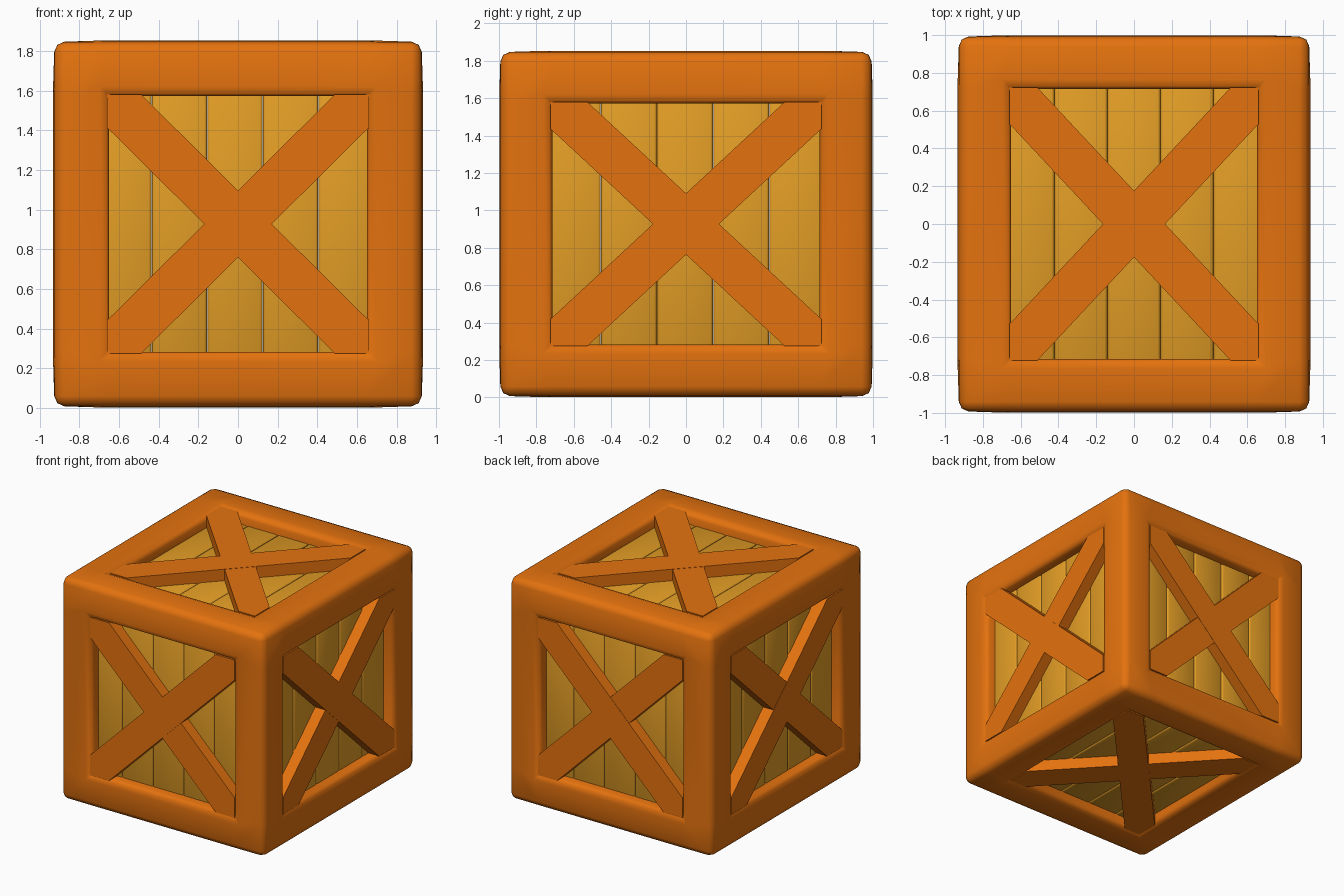
import bpy, bmesh, itertools
from mathutils import Vector

if "Cube" in bpy.data.objects:
    bpy.data.objects.remove(bpy.data.objects["Cube"])

HALF = (0.935, 1.0, 0.9275)      # outer half sizes
OPEN = (0.65, 0.715, 0.645)      # half sizes of the panel openings
RECESS, BEAM_DROP, BEAM_HALF = 0.105, 0.012, 0.12
LIFT = Vector((0, 0, HALF[2]))


def material(name, rgb):
    m = bpy.data.materials.new(name)
    m.diffuse_color = (*rgb, 1)
    m.use_nodes = True
    m.node_tree.nodes["Principled BSDF"].inputs["Base Color"].default_value = m.diffuse_color
    return m


ORANGE = material("orange_wood", (0.775, 0.168, 0.0045))
YELLOW = material("yellow_wood", (0.775, 0.342, 0.019))


def make_object(name, bm, mat, bevel=0, segments=2):
    bmesh.ops.recalc_face_normals(bm, faces=bm.faces)
    for f in bm.faces:
        f.smooth = bevel > 0
    mesh = bpy.data.meshes.new(name)
    bm.to_mesh(mesh)
    bm.free()
    mesh.materials.append(mat)
    ob = bpy.data.objects.new(name, mesh)
    bpy.context.collection.objects.link(ob)
    if bevel:
        mod = ob.modifiers.new("rounding", 'BEVEL')
        mod.width, mod.segments = bevel, segments
        mod.limit_method = 'ANGLE'
    return ob


# Frame: twelve bars as a 3x3x3 lattice without its face centres and core
def build_frame():
    bm = bmesh.new()
    verts = {}

    def vert(idx):
        if idx not in verts:
            outer = sum(i in (0, 3) for i in idx)
            co = []
            for ax, i in enumerate(idx):
                edge = HALF[ax] - (0.009 if outer > 1 else 0)
                co.append((-edge, -OPEN[ax], OPEN[ax], edge)[i])
            verts[idx] = bm.verts.new(Vector(co) + LIFT)
        return verts[idx]

    def solid(c):
        return all(0 <= i <= 2 for i in c) and c.count(1) <= 1

    for cell in itertools.product(range(3), repeat=3):
        if not solid(cell):
            continue
        for ax in range(3):
            for step in (0, 1):
                other = list(cell)
                other[ax] += 1 if step else -1
                if solid(tuple(other)):
                    continue
                loop = []
                for a, b in ((0, 0), (1, 0), (1, 1), (0, 1)):
                    idx = list(cell)
                    idx[ax] += step
                    idx[(ax + 1) % 3] += a
                    idx[(ax + 2) % 3] += b
                    loop.append(vert(tuple(idx)))
                bm.faces.new(loop)
    make_object("frame", bm, ORANGE, 0.05, 2)


def prism(bm, outline, w0, w1, axes, sign):
    """Extrude a (u, v) outline from depth w0 to w1 along the third axis."""
    u, v, w = axes

    def ring(depth):
        out = []
        for p in outline:
            co = Vector((0, 0, 0))
            co[u], co[v], co[w] = p[0], p[1], depth * sign
            out.append(bm.verts.new(co + LIFT))
        return out

    lo, hi = ring(w0), ring(w1)
    bm.faces.new(lo)
    bm.faces.new(hi)
    n = len(outline)
    for i in range(n):
        bm.faces.new((lo[i], lo[(i + 1) % n], hi[(i + 1) % n], hi[i]))


# Planks: five upright boards behind each opening
def build_planks(name, axes, sign, shift):
    u, v, w = axes
    width = 0.3 * HALF[u]
    top = HALF[w] - RECESS
    q = OPEN[v] + 0.05
    bm = bmesh.new()
    for i in range(5):
        a = shift + (i - 2.5) * width + 0.001
        b = a + width - 0.002
        prism(bm, [(a, -q), (b, -q), (b, q), (a, q)], top - 0.07, top, axes, sign)
    make_object(name + "_planks", bm, YELLOW, 0.014, 2)


# Cross beams: diagonals cut to the opening rectangle
def build_beams(name, axes, sign, rising_on_top):
    u, v, w = axes
    d = Vector((HALF[u], HALF[v])).normalized()
    a, b, h = d.x, d.y, BEAM_HALF
    p, q = OPEN[u] + 0.01, OPEN[v] + 0.008
    ue, ve = (a * q - h) / b, (b * p - h) / a
    outline = [(-p, -q), (-ue, -q), (p, ve), (p, q), (ue, q), (-p, -ve)]
    for label, flip in (("rising", 1), ("falling", -1)):
        over = (flip == 1) == rising_on_top
        top = HALF[w] - BEAM_DROP + (0.002 if over else 0)
        bm = bmesh.new()
        prism(bm, [(flip * x, y) for x, y in outline], top - 0.13, top, axes, sign)
        make_object(f"{name}_{label}_beam", bm, ORANGE)


build_frame()
# names of the two mirrored sides, axes (across, along, outward), first sign
for names, axes, first, shift, rising in (
        (("front", "back"), (0, 2, 1), -1, -0.015, True),
        (("right", "left"), (1, 2, 0), 1, -0.005, False),
        (("top", "bottom"), (0, 1, 2), 1, 0.0, True)):
    for name, sign in zip(names, (first, -first)):
        build_planks(name, axes, sign, shift)
        build_beams(name, axes, sign, rising)
